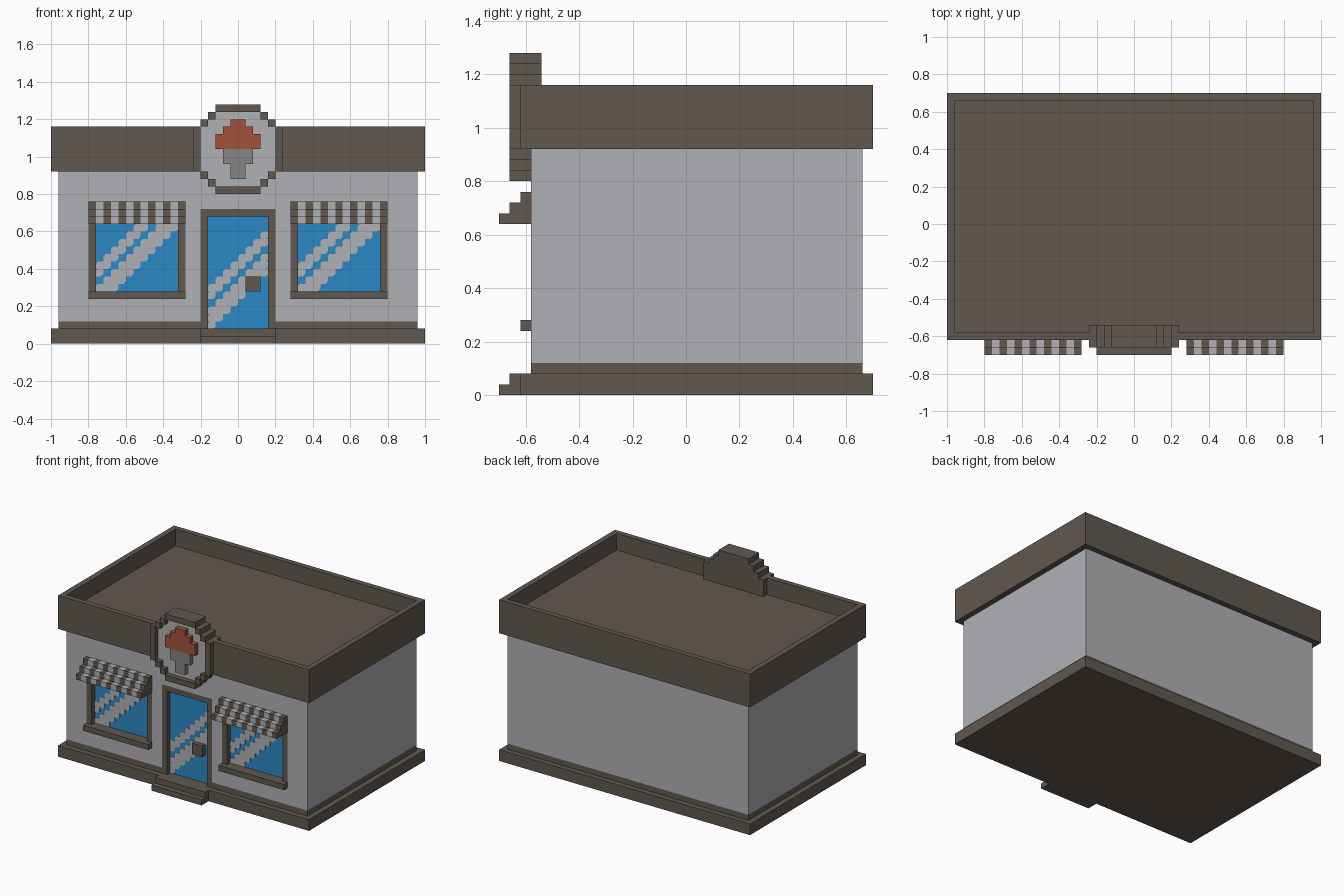
import bpy, bmesh

if "Cube" in bpy.data.objects:
    bpy.data.objects.remove(bpy.data.objects["Cube"], do_unlink=True)

U = 0.04          # size of one block
Y0 = -0.70        # y of block row 0 (front of the step)


def material(name, rgb):
    lin = [((c / 255 + 0.055) / 1.055) ** 2.4 for c in rgb] + [1.0]
    m = bpy.data.materials.new(name)
    m.diffuse_color = lin
    m.use_nodes = True
    bsdf = m.node_tree.nodes["Principled BSDF"]
    bsdf.inputs["Base Color"].default_value = lin
    bsdf.inputs["Roughness"].default_value = 0.9
    return m


BROWN = material("dark brown trim", (96, 88, 79))
GREY = material("light grey wall", (176, 177, 181))
BLUE = material("window blue", (44, 137, 198))
RED = material("brick red", (162, 81, 58))
CONE = material("mid grey", (135, 131, 131))


def prism(bm, pts, a, b, axis, mat=0):
    """Extrude a 2D outline from a to b, along x (pts are y, z) or y (pts are x, z)."""
    def place(p, d):
        x, y = (d, p[0]) if axis == "x" else (p[0], d)
        return bm.verts.new((x * U, Y0 + y * U, p[1] * U))
    lo = [place(p, a) for p in pts]
    hi = [place(p, b) for p in pts]
    n = len(pts)
    faces = [bm.faces.new(lo), bm.faces.new(hi)]
    for i in range(n):
        k = (i + 1) % n
        faces.append(bm.faces.new((lo[i], lo[k], hi[k], hi[i])))
    for f in faces:
        f.material_index = mat


def box(bm, x0, x1, y0, y1, z0, z1, mat=0):
    prism(bm, [(x0, z0), (x1, z0), (x1, z1), (x0, z1)], y0, y1, "y", mat)


def finish(name, bm, *mats):
    bmesh.ops.recalc_face_normals(bm, faces=bm.faces)
    me = bpy.data.meshes.new(name)
    bm.to_mesh(me)
    bm.free()
    for m in mats:
        me.materials.append(m)
    ob = bpy.data.objects.new(name, me)
    bpy.context.collection.objects.link(ob)
    return ob


def boxes(name, mat, *specs):
    bm = bmesh.new()
    for s in specs:
        box(bm, *s)
    return finish(name, bm, mat)


# Base slab, door step and plinth course
boxes("base", BROWN, (-25, 25, 2, 35, 0, 2))
boxes("door_step", BROWN, (-5, 5, 0, 2, 0, 1), (-5, 5, 1, 2, 1, 2))
boxes("plinth", BROWN, (-24, 24, 4, 34, 2, 3),
      (-24, -5, 3, 4, 2, 3), (5, 24, 3, 4, 2, 3))

# Wall body, with a front skin that leaves the door and window openings
boxes("wall_body", GREY, (-24, 24, 4, 34, 3, 23))
skin = [(-5, 5, 3, 4, 18, 23)]
for x0, x1, in ((-24, -5), (5, 24)):
    w0, w1 = (-20, -7) if x0 < 0 else (7, 20)
    skin += [(x0, x1, 3, 4, 3, 6), (x0, x1, 3, 4, 17, 23),
             (x0, w0, 3, 4, 6, 17), (w1, x1, 3, 4, 6, 17)]
boxes("front_wall", GREY, *skin)

# Cornice with parapet, and the sunken roof
boxes("parapet", BROWN, (-25, 25, 2, 3, 23, 29), (-25, 25, 34, 35, 23, 29),
      (-25, -24, 3, 34, 23, 29), (24, 25, 3, 34, 23, 29))
boxes("roof", BROWN, (-24, 24, 3, 34, 23, 26))


def glass(name, x0, x1, z0, z1, bands):
    """Blue pane with stepped diagonal reflections; bands are column minus row."""
    boxes(name, BLUE, (x0, x1, 3.9, 4, z0, z1))
    bm = bmesh.new()
    c = 0.3
    for j in range(z1 - z0):
        for lo, hi in bands:
            a, b = max(x0, x0 + j + lo), min(x1, x0 + j + hi + 1)
            if a < b:
                z = z0 + j
                prism(bm, [(a, z), (b - c, z), (b, z + c), (b, z + 1),
                           (a + c, z + 1), (a, z + 1 - c)], 3.82, 3.9, "y")
    finish(name + "_reflection", bm, GREY)


# Door
boxes("door_frame", BROWN, (-5, -4, 3, 4, 2, 18), (4, 5, 3, 4, 2, 18),
      (-4, 4, 3, 4, 17, 18))
glass("door_glass", -4, 4, 2, 17, [(-5, -4), (-2, 0)])
boxes("door_handle", BROWN, (1, 3, 3, 4, 7, 9))

# Windows with sill and striped awning
AWNING = [(0, 16), (3, 16), (3, 19), (2, 19), (2, 18), (1, 18), (1, 17), (0, 17)]
for side, w in (("right", -20), ("left", 7)):
    boxes(side + "_window_frame", BROWN, (w, w + 1, 3, 4, 6, 17),
          (w + 12, w + 13, 3, 4, 6, 17), (w + 1, w + 12, 3, 4, 16, 17))
    boxes(side + "_window_sill", BROWN, (w, w + 13, 2, 4, 6, 7))
    glass(side + "_window_glass", w + 1, w + 12, 7, 16, [(-3, -2), (0, 2)])
    bm = bmesh.new()
    for i in range(13):
        prism(bm, AWNING, w + i, w + i + 1, "x", i % 2)
    finish(side + "_awning", bm, BROWN, GREY)

# Round stepped sign: rows as (bottom, top, half width, inner half width)
ROWS = [(20, 21, 3, 0), (21, 22, 4, 3), (22, 23, 5, 4), (23, 29, 6, 5),
        (29, 30, 5, 4), (30, 31, 4, 3), (31, 32, 3, 0)]
rim, back, panel = [], [], []
for z0, z1, r, q in ROWS:
    back.append((-r, r, 2, 3 if z1 <= 23 else 4, z0, z1))
    if q:
        rim += [(-r, -q, 1, 2, z0, z1), (q, r, 1, 2, z0, z1)]
        panel.append((-q, q, 1.9, 2, z0, z1))
    else:
        rim.append((-r, r, 1, 2, z0, z1))
boxes("sign_rim", BROWN, *rim)
boxes("sign_back", BROWN, *back)
boxes("sign_panel", GREY, *panel)

# Ice cream emblem on the sign
boxes("ice_cream_scoop", RED, (-3, 3, 1, 1.9, 26, 28), (-2, 2, 1, 1.9, 28, 29),
      (-1, 1, 1, 1.9, 29, 30))
boxes("ice_cream_cone", CONE, (-2, 2, 1, 1.9, 24, 26), (-1, 1, 1, 1.9, 22, 24))
